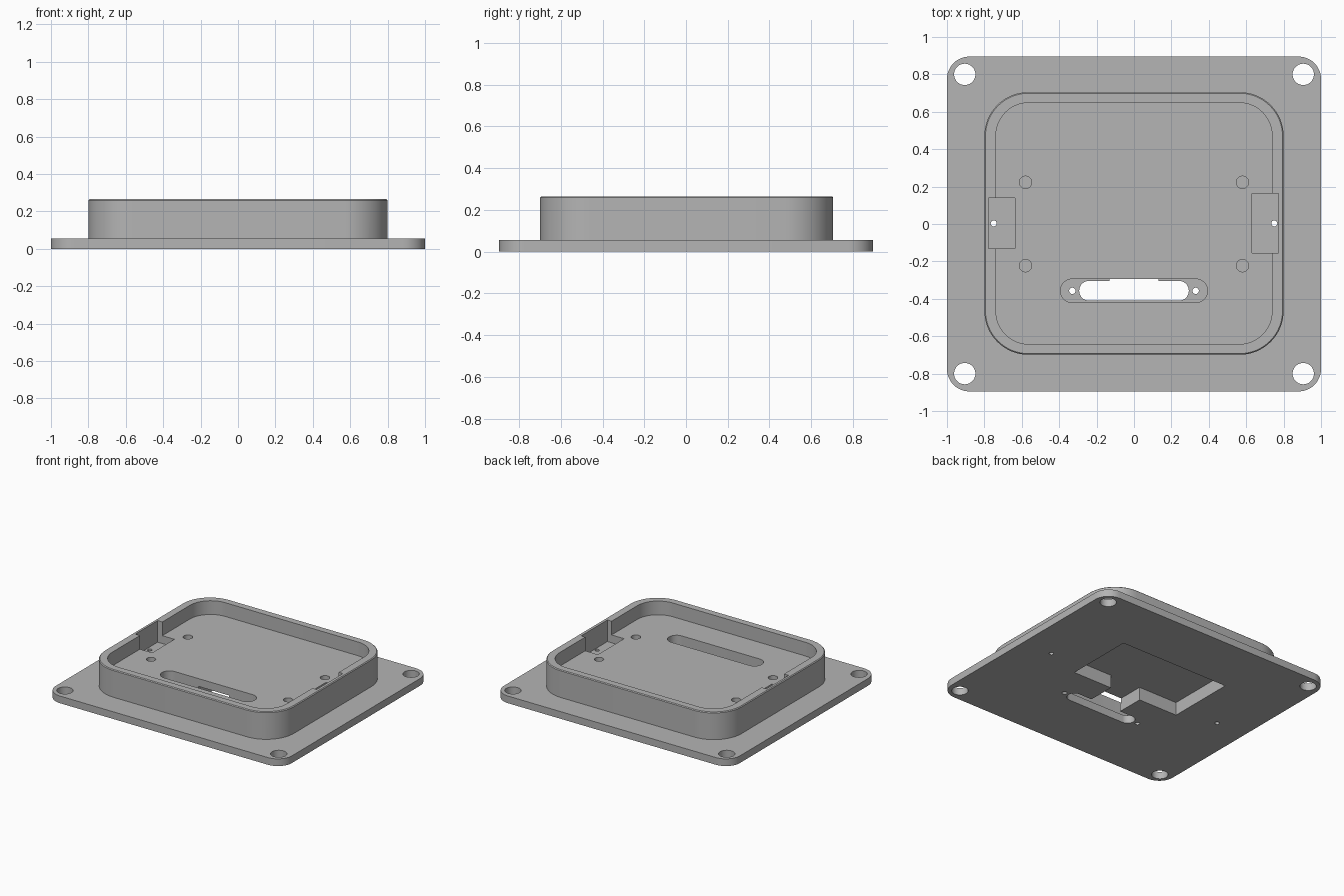
import bpy, bmesh, math

if "Cube" in bpy.data.objects:
    bpy.data.objects.remove(bpy.data.objects["Cube"], do_unlink=True)

grey = bpy.data.materials.new("plain_grey")
grey.use_nodes = True
grey.diffuse_color = (0.46, 0.46, 0.46, 1)
grey.node_tree.nodes["Principled BSDF"].inputs["Base Color"].default_value = (0.46, 0.46, 0.46, 1)


def prism(name, center, half, radius, layers, steps=12):
    """Rounded rectangle stacked through (inset, height) layers."""
    bm = bmesh.new()
    rings = []
    for inset, z in layers:
        ring = []
        r = max(radius - inset, 0)
        for q, (sx, sy) in enumerate([(1, 1), (-1, 1), (-1, -1), (1, -1)]):
            cx = center[0] + sx * (half[0] - inset - r)
            cy = center[1] + sy * (half[1] - inset - r)
            count = steps if r > 0 else 0
            for i in range(count + 1):
                a = math.pi / 2 * (q + (i / count if count else 0))
                ring.append(bm.verts.new((cx + r * math.cos(a), cy + r * math.sin(a), z)))
        rings.append(ring)
    bm.faces.new(rings[0][::-1])
    bm.faces.new(rings[-1])
    for low, high in zip(rings, rings[1:]):
        n = len(low)
        for i in range(n):
            j = (i + 1) % n
            bm.faces.new((low[i], low[j], high[j], high[i]))
    # Full-round shapes share points where their arcs meet
    bmesh.ops.remove_doubles(bm, verts=bm.verts, dist=1e-5)
    bmesh.ops.recalc_face_normals(bm, faces=bm.faces)
    mesh = bpy.data.meshes.new(name)
    bm.to_mesh(mesh)
    bm.free()
    mesh.materials.append(grey)
    obj = bpy.data.objects.new(name, mesh)
    bpy.context.collection.objects.link(obj)
    return obj


def combine(target, tool, operation):
    """Apply a boolean and discard the tool."""
    tool.hide_render = True
    bpy.context.view_layer.objects.active = target
    mod = target.modifiers.new(operation.lower(), "BOOLEAN")
    mod.operation = operation
    mod.solver = "EXACT"
    mod.object = tool
    bpy.ops.object.modifier_apply(modifier=mod.name)
    bpy.data.objects.remove(tool, do_unlink=True)


def cut(center, half, radius, bottom, top):
    combine(housing, prism("cutter", center, half, radius, [(0, bottom), (0, top)]), "DIFFERENCE")


def drill(x, y, r, bottom, top):
    cut((x, y), (r, r), r, bottom, top)


FLOOR, RIM = 0.16, 0.265

# Flange plate with the raised tray
housing = prism("housing", (0, 0), (1, 0.895), 0.12, [(0, 0), (0, 0.055)])
tray = prism("tray", (0, 0.003), (0.8, 0.702), 0.235,
             [(0, 0.02), (0, RIM - 0.006), (0.006, RIM)], 16)
combine(housing, tray, "UNION")

# Tray interior
cut((0, 0.003), (0.738, 0.645), 0.175, FLOOR, 0.4)

# Corner mounting holes and blind screw holes
for sx in (-1, 1):
    for sy in (-1, 1):
        drill(sx * 0.905, sy * 0.8, 0.057, -0.1, 0.2)
        drill(sx * 0.58, sy * 0.223, 0.033, 0.06, 0.3)

# Side latch notches through the floor and inner wall
cut((-0.706, 0.004), (0.071, 0.135), 0, 0.1, 0.4)
cut((0.702, 0.005), (0.071, 0.159), 0, 0.1, 0.4)
for sx in (-1, 1):
    drill(sx * 0.75, 0.003, 0.016, -0.1, 0.2)

# Window slot with its recess and screw holes
cut((0, -0.357), (0.393, 0.063), 0.063, 0.06, 0.4)
cut((0, -0.357), (0.293, 0.053), 0.053, -0.1, 0.2)
for sx in (-1, 1):
    drill(sx * 0.33, -0.357, 0.017, -0.1, 0.2)

# Underside pocket and the channel joining it to the slot
cut((0, 0.17), (0.46, 0.265), 0, -0.1, 0.1)
cut((0, -0.2), (0.13, 0.12), 0, -0.1, 0.1)

# Smooth rounded walls, crisp edges
bpy.ops.object.select_all(action="DESELECT")
housing.select_set(True)
bpy.context.view_layer.objects.active = housing
bpy.ops.object.shade_smooth_by_angle(angle=math.radians(30))
